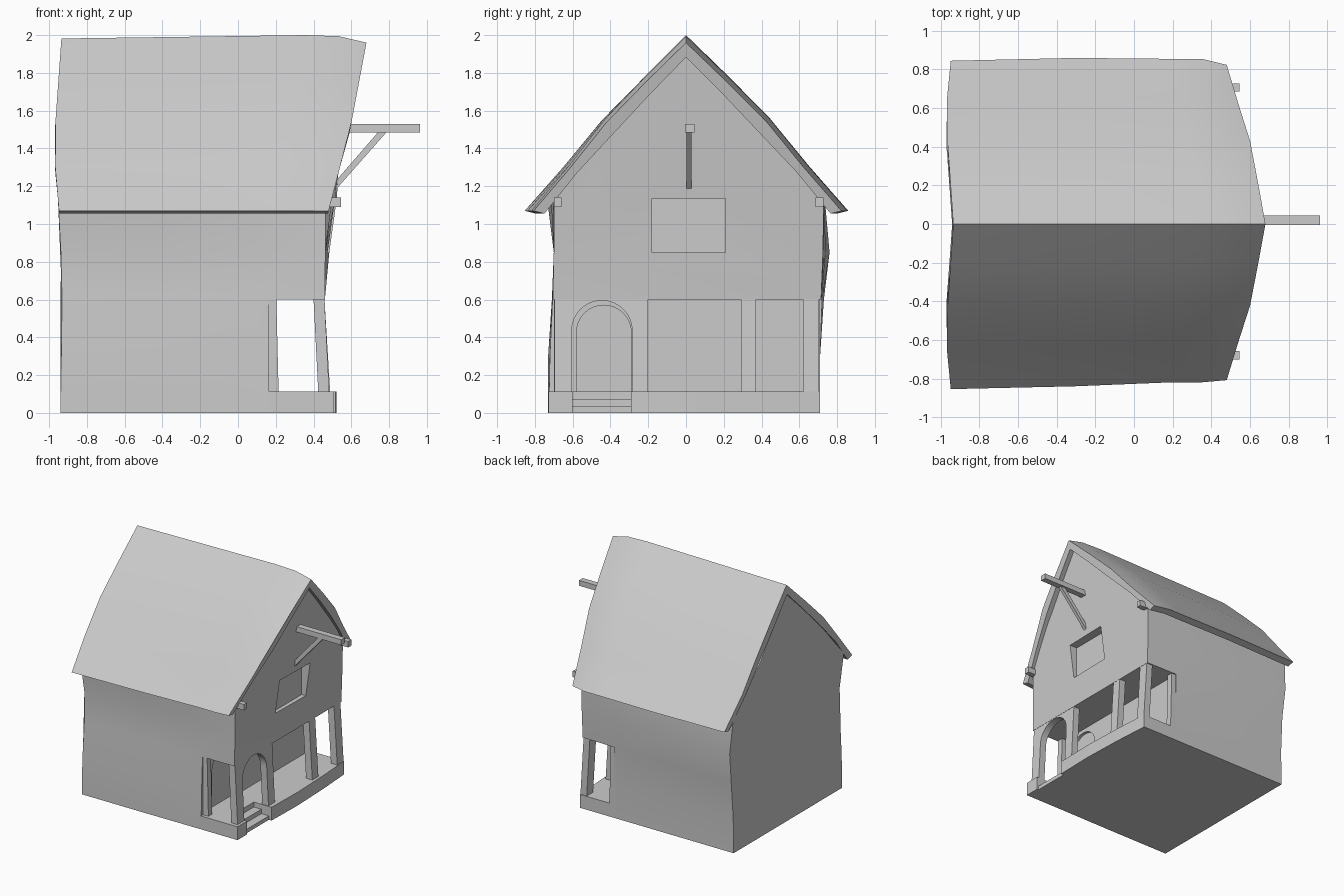
import bpy, bmesh, math
from mathutils import Vector

if "Cube" in bpy.data.objects:
    bpy.data.objects.remove(bpy.data.objects["Cube"])


def finish(name, bm):
    bmesh.ops.recalc_face_normals(bm, faces=bm.faces[:])
    me = bpy.data.meshes.new(name)
    bm.to_mesh(me)
    bm.free()
    ob = bpy.data.objects.new(name, me)
    bpy.context.collection.objects.link(ob)
    return ob


def loft(name, rings):
    bm = bmesh.new()
    vs = [[bm.verts.new(p) for p in r] for r in rings]
    n = len(vs[0])
    for a, b in zip(vs, vs[1:]):
        for i in range(n):
            j = (i + 1) % n
            bm.faces.new((a[i], a[j], b[j], b[i]))
    bm.faces.new(vs[0])
    bm.faces.new(vs[-1])
    return finish(name, bm)


def box(name, x, y, z):
    return loft(name, [[(a, y[0], z[0]), (a, y[1], z[0]), (a, y[1], z[1]), (a, y[0], z[1])] for a in x])


def lean(ob, amount):
    # push the foot of a porch part outwards
    for v in ob.data.vertices:
        v.co.x += amount * (0.6 - v.co.z) / 0.49


def interp(table, v):
    for (a, p), (b, q) in zip(table, table[1:]):
        if v <= b:
            return p + (q - p) * (v - a) / (b - a)
    return table[-1][1]


def cut(ob, cutter):
    m = ob.modifiers.new("cut", 'BOOLEAN')
    m.operation, m.solver, m.object = 'DIFFERENCE', 'EXACT', cutter
    bpy.context.view_layer.objects.active = ob
    bpy.ops.object.modifier_apply(modifier=m.name)
    bpy.data.objects.remove(cutter)


def arch(y0, y1, z0, top, n=16):
    r, c = (y1 - y0) / 2, (y0 + y1) / 2
    pts = [(c - r * math.cos(math.pi * i / n), top - r + r * math.sin(math.pi * i / n)) for i in range(n + 1)]
    return [(y0, z0)] + pts + [(y1, z0)]


# house body: warped cross-sections from rear wall to facade
back_x = [(0, -0.94), (0.7, -0.93), (1.13, -0.953), (1.5, -0.966), (1.93, -0.93)]
face_x = [(0, 0.48), (0.6, 0.46), (1.13, 0.465), (1.5, 0.545), (1.93, 0.63)]
zs = [0, 0.3, 0.6, 0.85, 1.13, 1.5]
left_back = [-0.73, -0.73, -0.71, -0.70, -0.735, -0.40]
left_face = [-0.725, -0.715, -0.705, -0.70, -0.70, -0.40]
right_back = [0.71, 0.71, 0.73, 0.76, 0.735, 0.40]
right_face = [0.71, 0.71, 0.715, 0.725, 0.73, 0.40]
rings = []
for t in (0, 0.4, 0.75, 0.9, 1):
    s = max(0, (t - 0.4) / 0.6)

    def pt(y, z):
        b = interp(back_x, z)
        return (b + (interp(face_x, z) - b) * t, y, z)
    L = [pt(a + (b - a) * s, z) for a, b, z in zip(left_back, left_face, zs)]
    R = [pt(a + (b - a) * s, z) for a, b, z in zip(right_back, right_face, zs)]
    rings.append(L + [pt(0, 1.92)] + R[::-1])
body = loft("house_body", rings)

# porch recess, inner doorway and shallow upper hatch
cut(body, box("porch_cutter", (0.165, 0.9), (-1, 1), (-0.1, 0.6)))
cut(body, loft("door_cutter", [[(x, y, z) for y, z in arch(-0.58, -0.29, 0.11, 0.57)] for x in (0.14, 0.2)]))
cut(body, box("hatch_cutter", (0.445, 0.7), (-0.18, 0.21), (0.85, 1.135)))

# roof shell with curved slopes, leaning gable end and drooping ridge tip
prof = [(0, 2.0), (0.22, 1.785), (0.44, 1.56), (0.64, 1.31), (0.845, 1.07),
        (0.785, 1.055), (0.6, 1.285), (0.4, 1.50), (0.2, 1.715), (0, 1.92)]
full = prof + [(-y, z) for y, z in prof[-2:0:-1]]
roof_back = [(1.05, -0.945), (1.2, -0.967), (1.5, -0.97), (2.0, -0.935)]
roof_face = [(1.05, 0.475), (1.2, 0.51), (1.5, 0.59), (2.0, 0.68)]
rings = []
for t, drop, wide, shift in ((0, 0.018, 1.005, -0.005), (0.45, 0.008, 1.005, 0.01),
                             (0.8, 0, 0.99, 0.018), (0.91, 0.006, 0.99, 0.018), (1, 0.04, 0.965, 0.008)):
    ring = []
    for y, z in full:
        b = interp(roof_back, z)
        x = b + (interp(roof_face, z) - b) * t
        k = (z - 1.05) / 0.95
        ring.append((x, y * wide + shift * (1 - k), z - drop * k))
    rings.append(ring)
roof = loft("roof", rings)

# porch floor with bowed front edge and a notch for the steps
edge = [(0.16, -0.727), (0.505, -0.727), (0.505, -0.6), (0.35, -0.6), (0.35, -0.29), (0.515, -0.29),
        (0.522, 0.05), (0.51, 0.4), (0.49, 0.71), (0.16, 0.71)]
loft("porch_floor", [[(x, y, z) for x, y in edge] for z in (0, 0.112)])
for i, (x, z) in enumerate(((0.49, 0.033), (0.42, 0.07))):
    box(f"porch_step_{i + 1}", (0.34, x), (-0.605, -0.285), (0, z))

# arched entrance and porch posts
hole = arch(-0.605, -0.285, 0.1, 0.595)
frame = [(-0.695, 0.1)] + hole + [(-0.2, 0.1), (-0.2, 0.61), (-0.695, 0.61)]
entrance = loft("entrance_arch", [[(x, y, z) for y, z in frame] for x in (0.40, 0.458)])
lean(entrance, 0.025)
for name, y in (("porch_post_middle", (0.29, 0.37)), ("porch_post_corner", (0.62, 0.705))):
    lean(box(name, (0.40, 0.458), y, (0.1, 0.61)), 0.03)
for name, y in (("wall_pilaster_front", (-0.70, -0.65)), ("wall_pilaster_rear", (0.66, 0.71))):
    lean(box(name, (0.15, 0.203), y, (0.1, 0.61)), 0.012)

# hoist beam, its brace and the two eave beam ends
box("hoist_beam", (0.5, 0.963), (-0.005, 0.045), (1.485, 1.53))
brace = [(0.45, 1.15), (0.49, 1.15), (0.79, 1.49), (0.745, 1.49)]
loft("hoist_brace", [[(x, y, z) for x, z in brace] for y in (0.003, 0.03)])
for name, y in (("eave_beam_front", -0.7), ("eave_beam_rear", 0.685)):
    box(name, (0.42, 0.545), (y, y + 0.042), (1.09, 1.14))

# soft shading on the warped walls and roof, crisp corners
for ob in (body, roof, entrance):
    bpy.ops.object.select_all(action='DESELECT')
    ob.select_set(True)
    bpy.context.view_layer.objects.active = ob
    bpy.ops.object.shade_smooth_by_angle(angle=math.radians(25))
